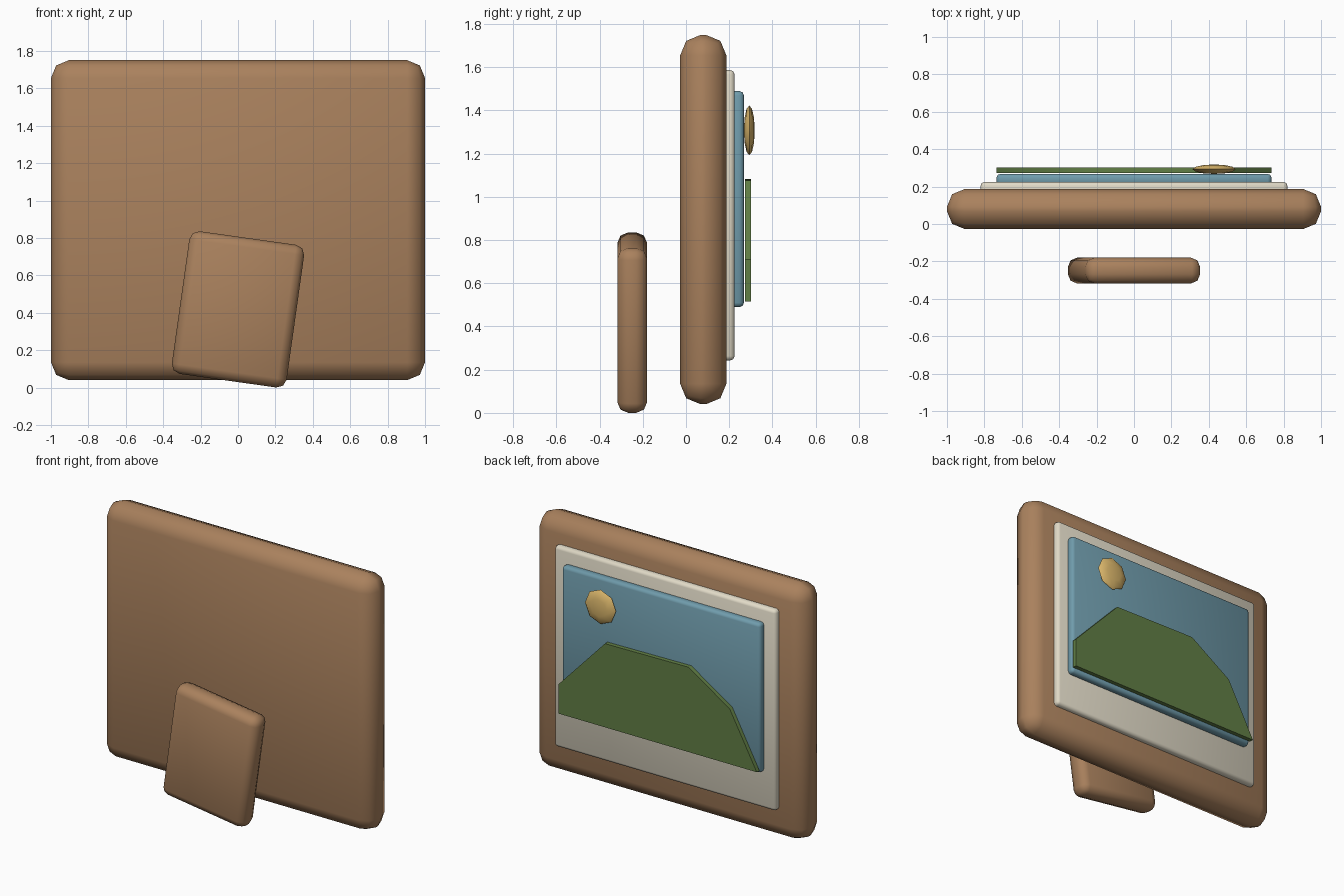
import bpy, bmesh, math
from mathutils import Matrix

if "Cube" in bpy.data.objects:
    bpy.data.objects.remove(bpy.data.objects["Cube"])


def material(name, rgb):
    m = bpy.data.materials.new(name)
    m.diffuse_color = (*rgb, 1)
    m.use_nodes = True
    m.node_tree.nodes["Principled BSDF"].inputs["Base Color"].default_value = m.diffuse_color
    return m


WOOD = material("wood", (0.40, 0.22, 0.11))
CREAM = material("cream", (0.75, 0.70, 0.57))
BLUE = material("blue", (0.16, 0.33, 0.41))
GREEN = material("green", (0.12, 0.21, 0.06))
YELLOW = material("yellow", (0.72, 0.48, 0.15))


def finish(name, bm, mat, loc=(0, 0, 0), angle=40):
    bmesh.ops.recalc_face_normals(bm, faces=bm.faces)
    me = bpy.data.meshes.new(name)
    bm.to_mesh(me)
    bm.free()
    me.materials.append(mat)
    ob = bpy.data.objects.new(name, me)
    ob.location = loc
    bpy.context.collection.objects.link(ob)
    bpy.ops.object.select_all(action='DESELECT')
    bpy.context.view_layer.objects.active = ob
    ob.select_set(True)
    bpy.ops.object.shade_smooth_by_angle(angle=math.radians(angle))
    return ob


def rounded_box(name, mat, x, y, z, bevel, tilt=0, angle=50):
    """Box between the given (min, max) ranges, with rounded edges."""
    bm = bmesh.new()
    bmesh.ops.create_cube(bm, size=1)
    bmesh.ops.scale(bm, vec=(x[1] - x[0], y[1] - y[0], z[1] - z[0]), verts=bm.verts)
    bmesh.ops.bevel(bm, geom=bm.edges[:], offset=bevel, segments=2, profile=0.5, affect='EDGES')
    ob = finish(name, bm, mat, (sum(x) / 2, sum(y) / 2, sum(z) / 2), angle)
    ob.rotation_euler.y = math.radians(tilt)
    return ob


# Frame board, mat and sky stacked towards the back
rounded_box("frame_board", WOOD, (-1, 1), (-0.027, 0.187), (0.04, 1.75), 0.095)
rounded_box("picture_mat", CREAM, (-0.82, 0.82), (0.145, 0.225), (0.243, 1.587), 0.02)
rounded_box("picture_sky", BLUE, (-0.735, 0.735), (0.205, 0.268), (0.49, 1.49), 0.02)

# Tilted support leg on the front side
rounded_box("stand_leg", WOOD, (-0.31, 0.31), (-0.318, -0.18), (0.033, 0.803), 0.05, tilt=8)

# Hill: extruded outline
outline = [(0.735, 0.515), (0.735, 0.71), (0.39, 1.075), (-0.23, 1.083), (-0.535, 0.885), (-0.735, 0.515)]
bm = bmesh.new()
face = bm.faces.new([bm.verts.new((x, 0.273, z)) for x, z in outline])
ext = bmesh.ops.extrude_face_region(bm, geom=[face], use_keep_orig=True)
bmesh.ops.translate(bm, vec=(0, 0.028, 0), verts=[v for v in ext["geom"] if isinstance(v, bmesh.types.BMVert)])
finish("hill", bm, GREEN)

# Sun: flattened eight-sided ball facing the back
bm = bmesh.new()
bmesh.ops.create_uvsphere(bm, u_segments=8, v_segments=6, radius=0.115)
bmesh.ops.rotate(bm, cent=(0, 0, 0), matrix=Matrix.Rotation(math.pi / 2, 3, 'X'), verts=bm.verts)
bmesh.ops.scale(bm, vec=(1, 0.22, 1), verts=bm.verts)
finish("sun", bm, YELLOW, (0.428, 0.293, 1.308))
